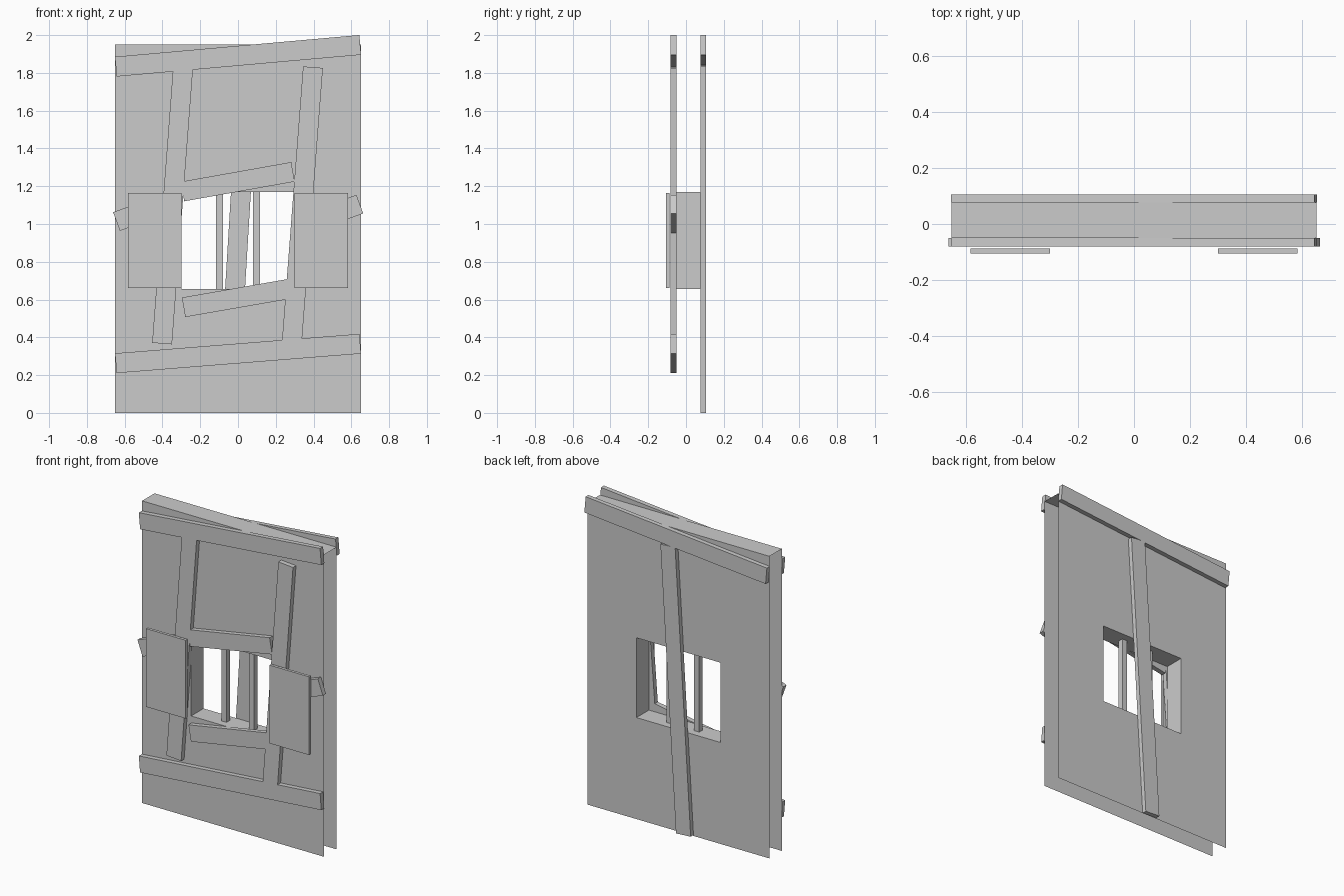
import bpy, bmesh
from mathutils import Vector

if "Cube" in bpy.data.objects:
    bpy.data.objects.remove(bpy.data.objects["Cube"])

FRONT, BACK = -0.05, 0.077          # wall skin planes
W, H = 0.65, 1.95                   # wall half width and height
HX, Z0, Z1 = 0.30, 0.655, 1.17      # window half width, bottom, top


def finish(name, bm):
    me = bpy.data.meshes.new(name)
    bm.to_mesh(me)
    bm.free()
    ob = bpy.data.objects.new(name, me)
    bpy.context.collection.objects.link(ob)
    return ob


def plank(name, a, b, y0, y1, width=0.105):
    """Straight board from a to b (x, z points), square-cut ends."""
    a, b = Vector(a), Vector(b)
    d = (b - a).normalized()
    n = Vector((-d.y, d.x)) * width / 2
    bm = bmesh.new()
    ring = [bm.verts.new((p.x, y0, p.y)) for p in (a - n, b - n, b + n, a + n)]
    face = bm.faces.new(ring)
    ext = bmesh.ops.extrude_face_region(bm, geom=[face])
    for v in ext["geom"]:
        if isinstance(v, bmesh.types.BMVert):
            v.co.y = y1
    bmesh.ops.recalc_face_normals(bm, faces=bm.faces)
    return finish(name, bm)


# Hollow wall: two skins with a window opening, a lined reveal and a top cap
bm = bmesh.new()


def quad(*pts):
    bm.faces.new([bm.verts.new(p) for p in pts])


xs, zs = (-W, -HX, HX, W), (0, Z0, Z1, H)
for y in (FRONT, BACK):
    for i in range(3):
        for j in range(3):
            if (i, j) == (1, 1):
                continue
            p = [(xs[i], y, zs[j]), (xs[i + 1], y, zs[j]),
                 (xs[i + 1], y, zs[j + 1]), (xs[i], y, zs[j + 1])]
            quad(*(p if y == FRONT else p[::-1]))
hole = [(-HX, Z0), (HX, Z0), (HX, Z1), (-HX, Z1)]
for (xa, za), (xb, zb) in zip(hole, hole[1:] + hole[:1]):
    quad((xa, FRONT, za), (xb, FRONT, zb), (xb, BACK, zb), (xa, BACK, za))
quad((-W, FRONT, H), (W, FRONT, H), (W, BACK, H), (-W, BACK, H))
bmesh.ops.remove_doubles(bm, verts=bm.verts, dist=0.0005)
finish("wall", bm)

# Front timber frame
FY = (-0.081, FRONT)
plank("front_top_beam", (-0.647, 1.833), (0.647, 1.948), *FY)
plank("front_bottom_beam", (-0.647, 0.263), (0.647, 0.366), *FY)
plank("left_post", (-0.402, 0.367), (-0.291, 1.825), *FY)
plank("right_post", (0.285, 0.372), (0.397, 1.83), *FY)
plank("window_lintel", (-0.294, 1.172), (0.291, 1.276), *FY)
plank("window_sill", (-0.288, 0.559), (0.297, 0.661), *FY)
plank("left_side_brace", (-0.643, 1.013), (-0.36, 1.116), *FY)
plank("right_side_brace", (0.645, 1.105), (0.36, 1.001), *FY)

# Back timber frame
BY = (BACK, 0.106)
plank("back_top_beam", (-0.647, 1.833), (0.647, 1.948), *BY)
plank("back_post", (-0.055, 0.003), (0.056, 1.84), *BY)

# Window bars and open shutters, one per side
for side, s in (("left", -1), ("right", 1)):
    plank(side + "_window_bar", (s * 0.098, Z0), (s * 0.098, Z1), -0.004, 0.031, 0.036)
    plank(side + "_shutter", (s * 0.441, 0.66), (s * 0.441, 1.165), -0.106, -0.088, 0.284)
